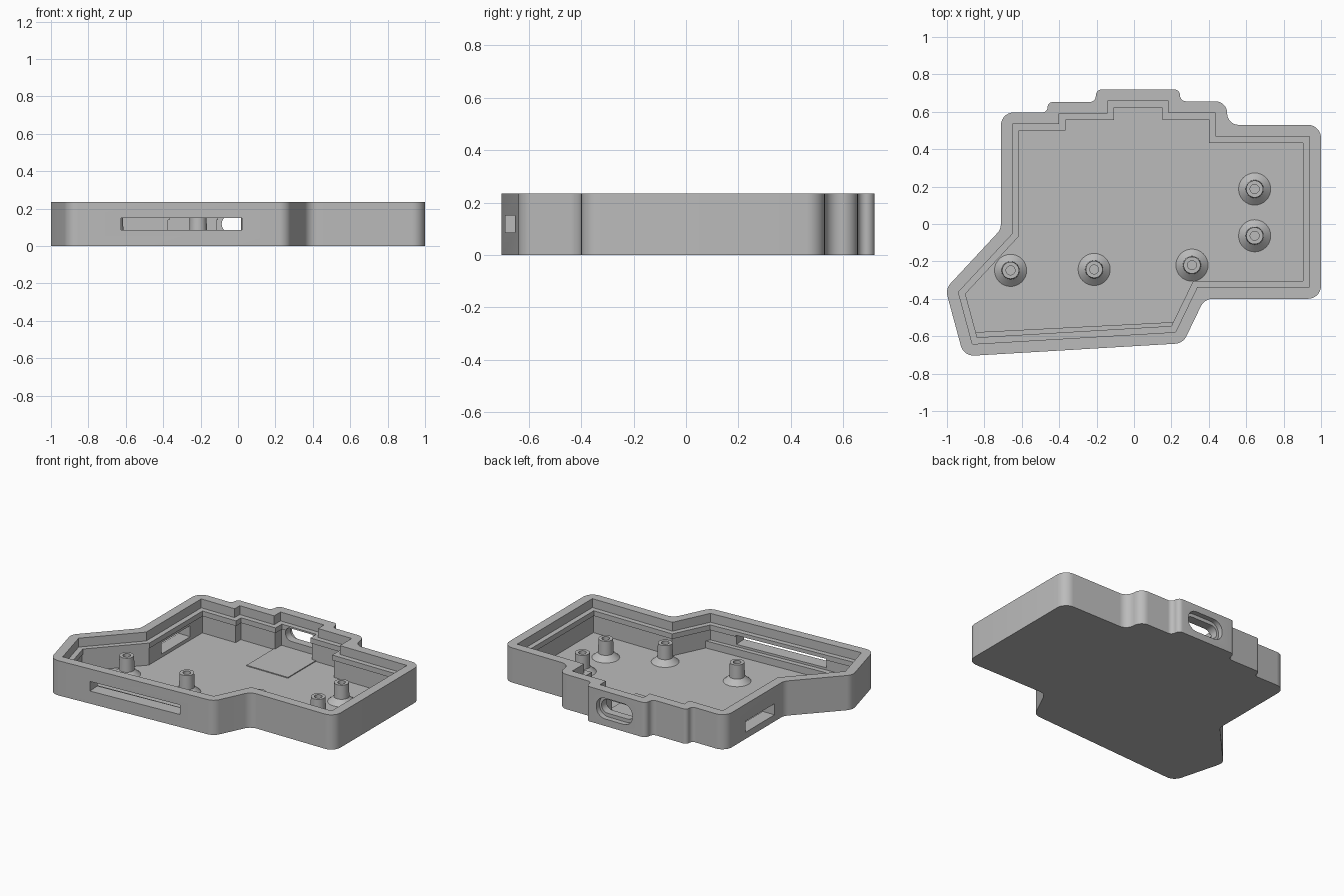
import bpy, bmesh, math
from mathutils import Vector

if "Cube" in bpy.data.objects:
    bpy.data.objects.remove(bpy.data.objects["Cube"])

HEIGHT, FLOOR, LEDGE, LIP = 0.235, 0.022, 0.175, 0.14

grey = bpy.data.materials.new("plain grey")
grey.use_nodes = True
grey.diffuse_color = (0.5, 0.5, 0.5, 1)
grey.node_tree.nodes["Principled BSDF"].inputs["Base Color"].default_value = (0.5, 0.5, 0.5, 1)


def offset(points, dist):
    """Grow a counter-clockwise polygon with mitred corners."""
    out = []
    for i, p in enumerate(points):
        a = (p - points[i - 1]).normalized()
        b = (points[(i + 1) % len(points)] - p).normalized()
        na, nb = Vector((a.y, -a.x)), Vector((b.y, -b.x))
        out.append(p + (na + nb) * dist / (1 + na.dot(nb)))
    return out


def fillet(points, radius, steps=7):
    """Round every corner, shrinking the radius on short edges."""
    out = []
    for i, p in enumerate(points):
        a, b = points[i - 1] - p, points[(i + 1) % len(points)] - p
        half = a.angle(b) / 2
        reach = min(radius / math.tan(half), 0.49 * a.length, 0.49 * b.length)
        r = reach * math.tan(half)
        a.normalize()
        b.normalize()
        centre = p + (a + b).normalized() * r / math.sin(half)
        start, end = p + a * reach - centre, p + b * reach - centre
        sweep = math.pi - 2 * half
        for k in range(steps + 1):
            t = k / steps
            arc = (start * math.sin((1 - t) * sweep) + end * math.sin(t * sweep)) / math.sin(sweep)
            out.append(centre + arc)
    return out


def finish(name, bm):
    bmesh.ops.recalc_face_normals(bm, faces=bm.faces)
    mesh = bpy.data.meshes.new(name)
    bm.to_mesh(mesh)
    bm.free()
    mesh.materials.append(grey)
    obj = bpy.data.objects.new(name, mesh)
    bpy.context.collection.objects.link(obj)
    return obj


def prism(name, points, low, high, upright=False):
    """Extrude a 2D outline along z, or along y when upright."""
    def place(p, h):
        return (p.x, h, p.y) if upright else (p.x, p.y, h)
    bm = bmesh.new()
    face = bm.faces.new([bm.verts.new(place(p, low)) for p in points])
    moved = bmesh.ops.extrude_face_region(bm, geom=[face])["geom"]
    shift = Vector(place(Vector((0, 0)), high - low))
    bmesh.ops.translate(bm, vec=shift, verts=[v for v in moved if isinstance(v, bmesh.types.BMVert)])
    return finish(name, bm)


def rect(cx, cy, w, h, angle=0):
    c, s = math.cos(angle), math.sin(angle)
    corners = ((-w, -h), (w, -h), (w, h), (-w, h))
    return [Vector((cx + (x * c - y * s) / 2, cy + (x * s + y * c) / 2)) for x, y in corners]


def smooth(obj):
    bpy.ops.object.select_all(action="DESELECT")
    obj.select_set(True)
    bpy.context.view_layer.objects.active = obj
    bpy.ops.object.shade_smooth_by_angle(angle=math.radians(30))


# Inner edge of the rim, from which every wall line is offset
rim = [Vector(p) for p in (
    (-.65, .535), (-.40, .535), (-.40, .59), (-.142, .59), (-.142, .658), (.184, .658),
    (.184, .594), (.436, .594), (.436, .468), (.938, .468), (.938, -.338), (.338, -.338),
    (.222, -.578), (-.864, -.642), (-.939, -.364), (-.65, -.053))]
rim.reverse()
tilt = math.atan2(.064, 1.086)

# Case body with stepped cavity and side openings
case = prism("case_body", fillet(offset(rim, .062), .07), 0, HEIGHT)
port_x, port_z = .033, .118
cutters = [
    prism("recess_cutter", rim, LEDGE, HEIGHT + .1),
    prism("lip_cutter", offset(rim, -.034), LIP - .01, HEIGHT + .05),
    prism("cavity_cutter", offset(rim, -.026), FLOOR, LIP),
    prism("front_slot_cutter", rect(-.305, -.62, .65, .24, tilt), .085, .15),
    prism("side_slot_cutter", rect(-.68, .225, .25, .31), .045, .12),
    prism("port_hole_cutter", fillet(rect(port_x, port_z, .24, .092), .045), .55, .8, True),
    prism("port_recess_cutter", fillet(rect(port_x, port_z, .27, .14), .065), .685, .81, True),
]
for cutter in cutters:
    cutter.hide_render = True
    mod = case.modifiers.new(cutter.name, "BOOLEAN")
    mod.operation, mod.solver, mod.object = "DIFFERENCE", "EXACT", cutter
bpy.context.view_layer.update()
cut_mesh = bpy.data.meshes.new_from_object(case.evaluated_get(bpy.context.evaluated_depsgraph_get()))
case.modifiers.clear()
case.data = cut_mesh
for cutter in cutters:
    bpy.data.objects.remove(cutter)
smooth(case)

# Low shelf inside the front wall and pad under the port
shelf = [Vector(p) for p in ((-.86, -.65), (.215, -.6), (.222, -.524), (-.855, -.579))]
prism("front_shelf", shelf, .01, .07)
prism("floor_pad", rect(.03, .45, .31, .36), .01, FLOOR + .006)


# Screw posts with flared feet and blind holes
def post(index, x, y, sides=32):
    profile = ((.086, FLOOR - .004), (.086, FLOOR), (.048, .056), (.045, .15), (.024, .15), (.024, .06))
    bm = bmesh.new()
    rings = []
    for r, z in profile:
        angles = [2 * math.pi * k / sides for k in range(sides)]
        rings.append([bm.verts.new((x + r * math.cos(a), y + r * math.sin(a), z)) for a in angles])
    for lower, upper in zip(rings, rings[1:]):
        for k in range(sides):
            n = (k + 1) % sides
            bm.faces.new((lower[k], lower[n], upper[n], upper[k]))
    bm.faces.new(rings[0])
    bm.faces.new(rings[-1])
    smooth(finish(f"screw_post_{index}", bm))


spots = ((.645, .187), (.645, -.063), (.31, -.22), (-.213, -.243), (-.66, -.248))
for index, (x, y) in enumerate(spots, 1):
    post(index, x, y)
